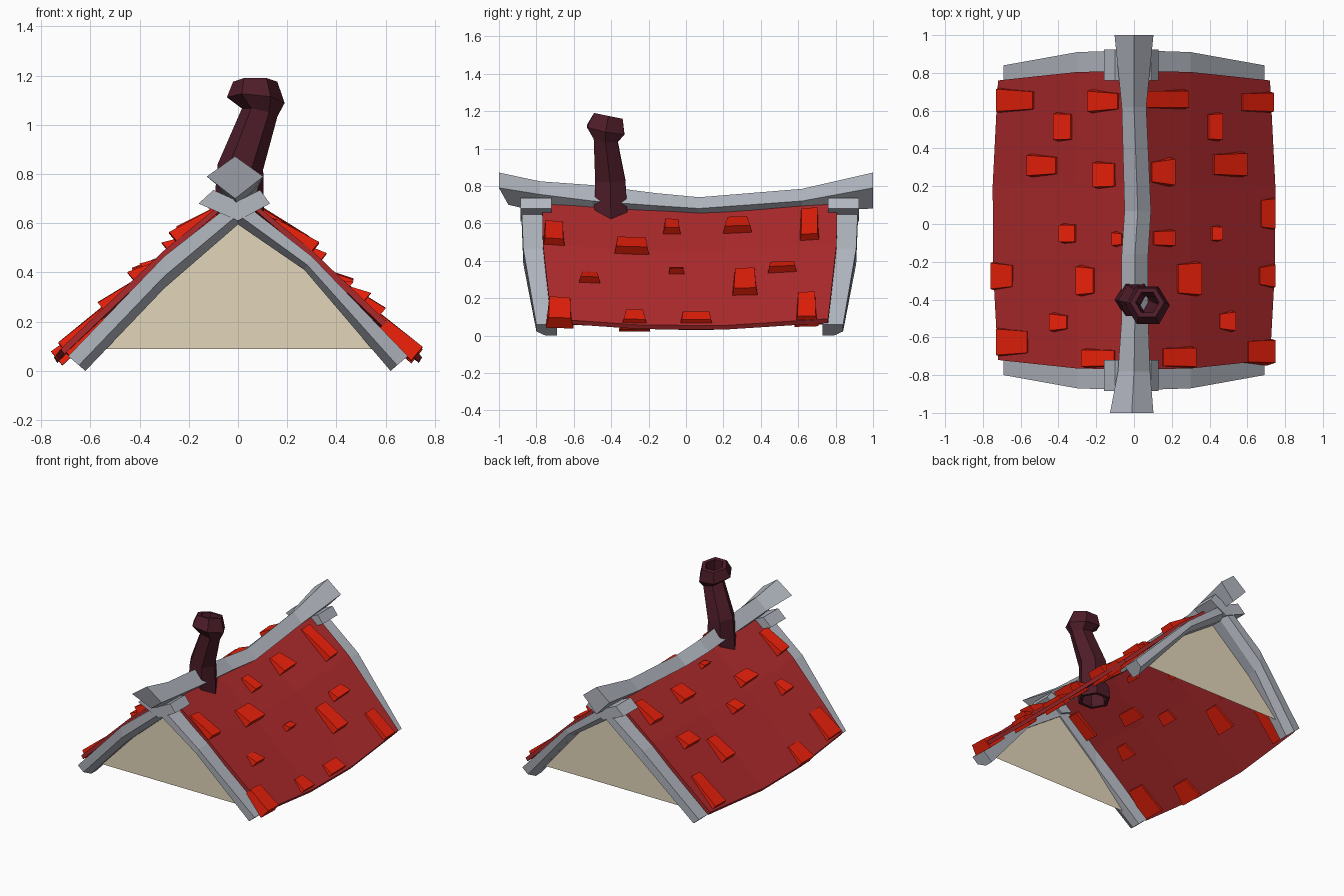
import bpy, bmesh, math, random
from mathutils import Vector, Matrix

if "Cube" in bpy.data.objects:
    bpy.data.objects.remove(bpy.data.objects["Cube"])

random.seed(4)


def material(name, rgb):
    m = bpy.data.materials.new(name)
    m.diffuse_color = (*rgb, 1)
    m.use_nodes = True
    m.node_tree.nodes["Principled BSDF"].inputs["Base Color"].default_value = m.diffuse_color
    return m


RED = material("roof red", (0.42, 0.023, 0.025))
TILE = material("tile bright red", (0.80, 0.014, 0.003))
GREY = material("weathered grey", (0.45, 0.475, 0.53))
CREAM = material("gable cream", (0.76, 0.67, 0.49))
DARK = material("chimney maroon", (0.075, 0.012, 0.022))


def make(name, verts, faces, mat):
    me = bpy.data.meshes.new(name)
    me.from_pydata([tuple(v) for v in verts], [], faces)
    bm = bmesh.new()
    bm.from_mesh(me)
    bmesh.ops.recalc_face_normals(bm, faces=bm.faces)
    bm.to_mesh(me)
    bm.free()
    me.materials.append(mat)
    ob = bpy.data.objects.new(name, me)
    bpy.context.collection.objects.link(ob)
    return ob


def loft(name, rings, mat, closed=False):
    """Skin equal-sized rings; cap both ends, or join last ring to first."""
    n, m = len(rings[0]), len(rings)
    faces = []
    for i in range(m if closed else m - 1):
        a, b = i * n, (i + 1) % m * n
        faces += [(a + k, a + (k + 1) % n, b + (k + 1) % n, b + k) for k in range(n)]
    if not closed:
        faces += [tuple(range(n)), tuple(range((m - 1) * n, m * n))]
    return make(name, [v for r in rings for v in r], faces, mat)


# Roof surface: slope profile with a sagging ridge and bulging eaves
PROFILE = [(0.0, 0.735), (0.3, 0.49), (0.72, 0.09)]
HALF_Y = [0.79, 0.785, 0.74]


def roof_z(x, y):
    x = abs(x)
    (x0, z0), (x1, z1) = PROFILE[:2] if x < 0.3 else PROFILE[1:]
    sag = 0.04 * (1 - min(1, (y / 0.78) ** 2))
    return z0 + (z1 - z0) * (x - x0) / (x1 - x0) - sag * (1 - 0.9 * x)


# Two roof slabs
for side, label in ((-1, "left"), (1, "right")):
    rings = []
    for t in (-1, -0.35, 0.25, 1):
        top, under = [], []
        for (x, z), hy in zip(PROFILE, HALF_Y):
            bulge = 1 - t * t
            px = x + (0.03 * bulge if x > 0.5 else 0)
            p = Vector((side * px, 0.02 + t * hy, z - 0.038 * bulge))
            top.append(p)
            under.append(p + Vector((-side * 0.014 if x else 0, 0, -0.022)))
        rings.append(top + under[::-1])
    loft("roof_slab_" + label, rings, RED)

# Wedge tiles: x from, x to, y from, y to (as seen from above)
RIGHT_TILES = [
    (.06, .29, .60, .72), (.57, .74, .58, .71), (.39, .47, .43, .60), (.42, .60, .24, .39),
    (.09, .22, .19, .36), (.67, .75, -.04, .15), (.10, .22, -.13, -.02), (.41, .47, -.10, 0),
    (.23, .36, -.39, -.19), (.66, .75, -.35, -.20), (.45, .54, -.58, -.45),
    (.60, .75, -.75, -.60), (.15, .33, -.77, -.64)]
LEFT_TILES = [
    (.53, .73, .58, .73), (.08, .25, .58, .72), (.33, .43, .43, .60), (.41, .57, .24, .38),
    (.10, .22, .18, .34), (.31, .40, -.11, .01), (.06, .12, -.13, -.03), (.21, .31, -.39, -.21),
    (.64, .76, -.36, -.19), (.35, .45, -.58, -.46), (.56, .73, -.71, -.54),
    (.10, .28, -.77, -.65)]


def tile(name, side, x0, x1, y0, y1):
    taper = (y1 - y0) * random.uniform(0.08, 0.2)
    lift = 0.028 if x1 > 0.7 else random.uniform(0.042, 0.05)
    out = Vector((side * 0.63, 0, 0.77))

    def ring(x, inset, h, bev):
        pts = [(y0 + inset, -0.045), (y1 - inset, -0.045),
               (y1 - inset - bev, h), (y0 + inset + bev, h)]
        return [Vector((side * x, y, roof_z(x, y))) + out * d for y, d in pts]

    loft(name, [ring(x0, taper, 0.010, 0.004), ring(x1 - lift * 0.63, 0, lift, 0.016)], TILE)


for i, t in enumerate(RIGHT_TILES):
    tile(f"roof_tile_right_{i + 1}", 1, *t)
for i, t in enumerate(LEFT_TILES):
    tile(f"roof_tile_left_{i + 1}", -1, *t)

# Barge boards (undercut along the lower edge), gable walls and apex blocks
UPPER = [(0, 0.70), (0.3, 0.465), (0.69, 0.06)]
LOWER = {-1: [(0, 0.595), (0.3, 0.335), (0.62, 0.0)], 1: [(0, 0.595), (0.27, 0.41), (0.62, 0.0)]}
OUTER = [0.88, 0.87, 0.80]
INNER = [0.74, 0.74, 0.69]
for end, label, shift in ((-1, "front", 0.0), (1, "back", 0.04)):
    rings = []
    for s, order in ((-1, (2, 1, 0)), (1, (1, 2))):
        for i in order:
            up, low = Vector(UPPER[i]), Vector(LOWER[s][i])
            mid = up.lerp(low, 0.62)
            o, n = end * (OUTER[i] + shift), end * (INNER[i] + shift)
            rings.append([Vector((s * p.x, y, p.y)) for p, y in (
                (up, n), (up, o), (mid, o), (low, o - end * 0.05), (low, n))])
    loft("barge_board_" + label, rings, GREY)

    gable = [(-0.56, 0.09), (0.56, 0.09), (0.29, 0.42), (0, 0.61), (-0.3, 0.37)]
    make("gable_wall_" + label, [(x, end * (0.75 + shift), z) for x, z in gable],
         [tuple(range(5))], CREAM)

    block = [(0, 0.61), (0.13, 0.68), (0.09, 0.735), (0, 0.69), (-0.10, 0.735), (-0.16, 0.68)]
    loft("apex_block_" + label,
         [[Vector((x, end * (d + shift), z)) for x, z in block] for d in (0.72, 0.885)], GREY)

# Ridge beam: sagging diamond bar (y, centre x, half width, top, side, bottom)
RIDGE = [(-1, -0.012, 0.115, 0.872, 0.79, 0.70), (-0.78, 0, 0.085, 0.825, 0.755, 0.66),
         (-0.5, 0.005, 0.07, 0.805, 0.72, 0.66), (-0.16, 0.005, 0.07, 0.762, 0.695, 0.64),
         (0.07, 0.02, 0.07, 0.74, 0.68, 0.63), (0.62, 0, 0.065, 0.785, 0.72, 0.66),
         (1, 0, 0.103, 0.872, 0.79, 0.68)]
loft("ridge_beam", [[Vector((c, y, t)), Vector((c + w, y, s)),
                     Vector((c, y + (0.05 if y == -1 else 0), b)), Vector((c - w, y, s))]
                    for y, c, w, t, s, b in RIDGE], GREY)


# Crooked six-sided chimney: hollow tube with flared cap
def hexagon(x, y, z, r, lean=0.0, tip=0.0):
    rot = Matrix.Rotation(lean, 3, 'Y') @ Matrix.Rotation(tip, 3, 'X')
    return [rot @ Vector((r * math.cos(k * math.pi / 3), r * math.sin(k * math.pi / 3), 0))
            + Vector((x, y, z)) for k in range(6)]


chimney = [hexagon(0.0, -0.40, 0.56, 0.108), hexagon(0.01, -0.405, 0.83, 0.093, 0.12),
           hexagon(0.088, -0.43, 1.05, 0.074, 0.22, -0.15),
           hexagon(0.072, -0.43, 1.10, 0.118, 0.1, -0.2),
           hexagon(0.07, -0.415, 1.175, 0.09, 0.0, -0.2),
           hexagon(0.07, -0.415, 1.175, 0.062, 0.0, -0.2),
           hexagon(0.088, -0.43, 1.05, 0.055, 0.22, -0.15),
           hexagon(0.01, -0.405, 0.83, 0.07, 0.12), hexagon(0.0, -0.40, 0.56, 0.085)]
loft("chimney", chimney, DARK, closed=True)
